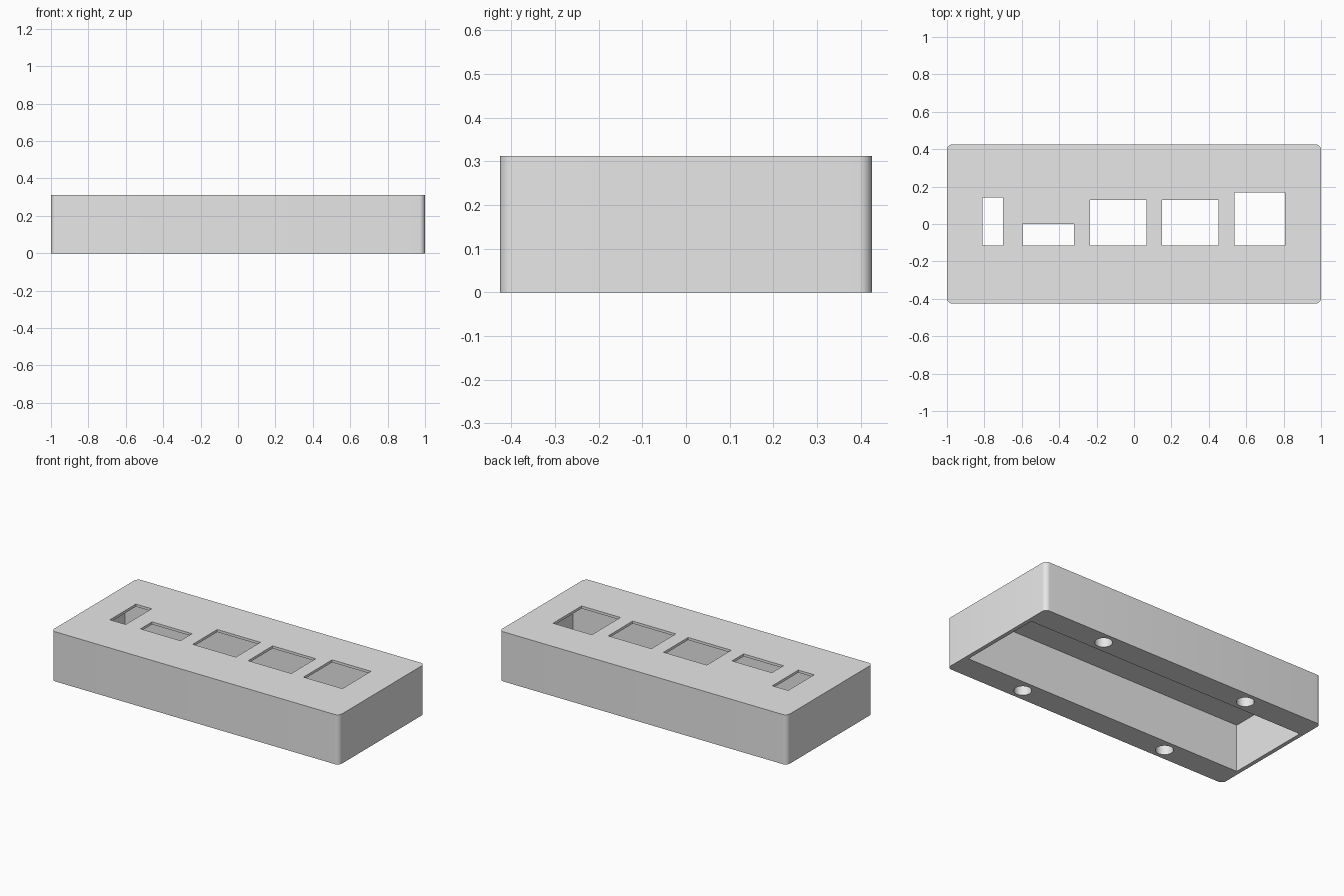
import bpy
import bmesh
from mathutils import Matrix

default = bpy.data.objects.get("Cube")
if default:
    bpy.data.objects.remove(default, do_unlink=True)

HALF_X, HALF_Y, HEIGHT = 1.0, 0.426, 0.312
CORNER = 0.03
CEILING = 0.296          # underside of the thin top panel

grey = bpy.data.materials.new("plain grey")
grey.use_nodes = True
grey.diffuse_color = (0.8, 0.8, 0.8, 1)
grey.node_tree.nodes["Principled BSDF"].inputs["Base Color"].default_value = (0.8, 0.8, 0.8, 1)


def make_object(name, bm):
    mesh = bpy.data.meshes.new(name)
    bm.to_mesh(mesh)
    bm.free()
    mesh.materials.append(grey)
    obj = bpy.data.objects.new(name, mesh)
    bpy.context.collection.objects.link(obj)
    return obj


def box(name, x0, x1, y0, y1, z0, z1, radius=0):
    bm = bmesh.new()
    centre = ((x0 + x1) / 2, (y0 + y1) / 2, (z0 + z1) / 2)
    size = (x1 - x0, y1 - y0, z1 - z0, 1)
    bmesh.ops.create_cube(bm, size=1, matrix=Matrix.Translation(centre) @ Matrix.Diagonal(size))
    if radius:
        upright = [e for e in bm.edges if abs(e.verts[0].co.z - e.verts[1].co.z) > 0.01]
        bmesh.ops.bevel(bm, geom=upright, offset=radius, segments=8, profile=0.5, affect='EDGES')
    return make_object(name, bm)


def cylinder(name, x, y, z0, z1, radius):
    bm = bmesh.new()
    bmesh.ops.create_cone(bm, cap_ends=True, segments=32, radius1=radius, radius2=radius,
                          depth=z1 - z0, matrix=Matrix.Translation((x, y, (z0 + z1) / 2)))
    return make_object(name, bm)


def cut(target, cutter):
    cutter.hide_render = True
    mod = target.modifiers.new("cut", 'BOOLEAN')
    mod.operation = 'DIFFERENCE'
    mod.solver = 'EXACT'
    mod.object = cutter
    bpy.context.view_layer.objects.active = target
    bpy.ops.object.modifier_apply(modifier=mod.name)
    bpy.data.objects.remove(cutter, do_unlink=True)


# Rounded housing
housing = box("housing", -HALF_X, HALF_X, -HALF_Y, HALF_Y, 0, HEIGHT, CORNER)

# Open cavity underneath
cut(housing, box("cavity_cutter", -0.975, 0.975, -0.272, 0.272, -0.1, CEILING))

# Windows through the top panel, sharing one front edge: left, right, back
WINDOWS = [(-0.81, -0.70, 0.143), (-0.597, -0.32, 0.0), (-0.234, 0.066, 0.128),
           (0.151, 0.451, 0.128), (0.536, 0.806, 0.169)]
for left, right, back in WINDOWS:
    cut(housing, box("window_cutter", left, right, -0.115, back, 0.25, 0.4))

# Blind screw holes in the thick bottom rims
for x in (-0.515, 0.515):
    for y in (-0.35, 0.35):
        cut(housing, cylinder("screw_hole_cutter", x, y, -0.1, 0.2, 0.05))

# Smooth rounded corners and holes, crisp edges elsewhere
bpy.ops.object.select_all(action='DESELECT')
housing.select_set(True)
bpy.context.view_layer.objects.active = housing
bpy.ops.object.shade_smooth_by_angle(angle=0.52)
